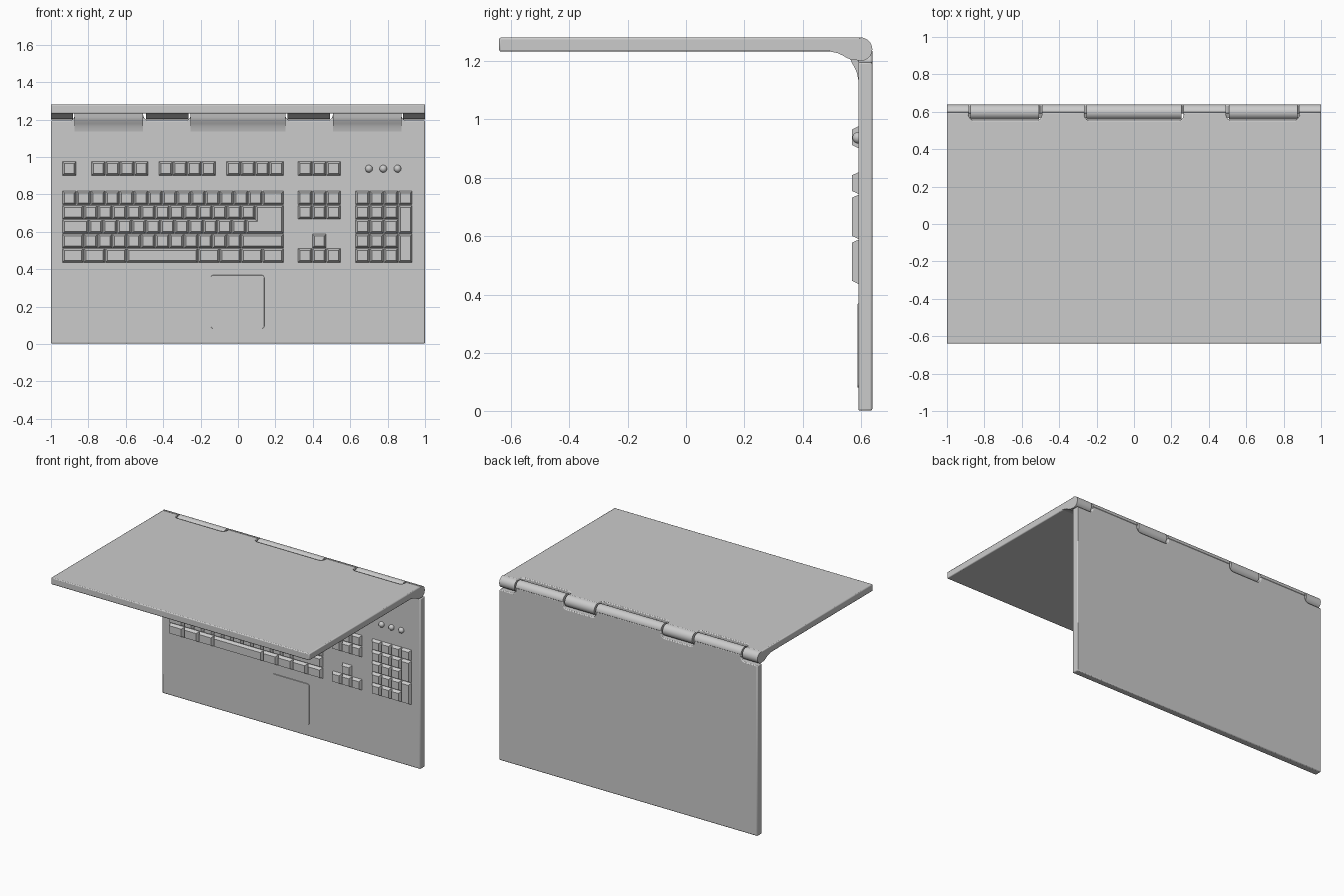
import bpy, bmesh, math
from mathutils import Matrix

if "Cube" in bpy.data.objects:
    bpy.data.objects.remove(bpy.data.objects["Cube"])

AY, AZ = 0.598, 1.24        # hinge axis
R, INNER, LEN, NOTCH, FIL = 0.04, -0.008, 1.238, 0.045, 0.03


def base_map(x, s, d):
    return (x, AY + d, AZ + s)


def lid_map(x, s, d):
    return (x, AY + s, AZ + d)


def finish(bm, name, smooth=True, bevel=0.0):
    bmesh.ops.recalc_face_normals(bm, faces=bm.faces[:])
    me = bpy.data.meshes.new(name)
    bm.to_mesh(me)
    bm.free()
    ob = bpy.data.objects.new(name, me)
    bpy.context.collection.objects.link(ob)
    if bevel:
        m = ob.modifiers.new("edge", 'BEVEL')
        m.width, m.segments, m.limit_method = bevel, 2, 'ANGLE'
        m.angle_limit = math.radians(50)
    if smooth:
        bpy.ops.object.select_all(action='DESELECT')
        ob.select_set(True)
        bpy.context.view_layer.objects.active = ob
        bpy.ops.object.shade_smooth_by_angle(angle=math.radians(35))
    return ob


def prism(bm, lower, upper):
    a = [bm.verts.new(p) for p in lower]
    b = [bm.verts.new(p) for p in upper]
    bm.faces.new(a)
    bm.faces.new(b[::-1])
    n = len(a)
    for i in range(n):
        bm.faces.new((a[i], a[(i + 1) % n], b[(i + 1) % n], b[i]))


def arc(cx, cy, r, a0, a1, n):
    return [(cx + r * math.cos(math.radians(a0 + (a1 - a0) * i / n)),
             cy + r * math.sin(math.radians(a0 + (a1 - a0) * i / n))) for i in range(n + 1)]


# Panel with hinge tabs separated by rounded notches
def panel(name, tabs, to3d):
    pts = [(-1, -LEN), (1, -LEN)]
    if tabs[-1][1] < 1:
        pts.append((1, -NOTCH))
    for a, b in reversed(tabs):
        if b < 1:
            pts += arc(b + FIL, -NOTCH + FIL, FIL, 270, 180, 6)
        pts += [(b, 0), (a, 0)]
        if a > -1:
            pts += arc(a - FIL, -NOTCH + FIL, FIL, 0, -90, 6)
    if tabs[0][0] > -1:
        pts.append((-1, -NOTCH))
    bm = bmesh.new()
    prism(bm, [to3d(x, s, INNER) for x, s in pts], [to3d(x, s, R) for x, s in pts])
    finish(bm, name, bevel=0.006)


# Hinge knuckles: round barrel flaring into the panel's inner face
def knuckles(name, tabs, to3d):
    prof = arc(0, 0, R, 90, -110, 20)
    prof += [(-0.028, -0.037), (-0.045, -0.031), (-0.062, -0.021), (-0.08, -0.013),
             (-0.105, INNER), (-0.105, 0.0), (-0.04, 0.01)]
    bm = bmesh.new()
    for a, b in tabs:
        prism(bm, [to3d(a, s, d) for s, d in prof], [to3d(b, s, d) for s, d in prof])
    finish(bm, name)


base_tabs = [(-0.873, -0.507), (-0.253, 0.253), (0.507, 0.873)]
lid_tabs = [(-1, -0.883), (-0.493, -0.265), (0.265, 0.493), (0.883, 1)]
panel("keyboard_base", base_tabs, base_map)
knuckles("base_hinge_knuckles", base_tabs, base_map)
panel("screen_lid", lid_tabs, lid_map)
knuckles("lid_hinge_knuckles", lid_tabs, lid_map)

# Keys: tapered caps on the base's front face
FACE, TOP, U = AY + INNER, 0.568, 0.0765


def cap(bm, pts, inset=0.012, top=TOP, gap=0.002):
    f = bm.faces.new([bm.verts.new((x, FACE + 0.003, z)) for x, z in pts])
    bmesh.ops.inset_region(bm, faces=[f], thickness=gap, use_even_offset=True, use_boundary=True)
    bmesh.ops.inset_region(bm, faces=[f], thickness=inset, use_even_offset=True, use_boundary=True)
    for v in f.verts:
        v.co.y = top


def key(bm, x, z, w=1, h=1):
    x1, z1 = x + w * U, z + h * 0.077
    cap(bm, [(x, z), (x1, z), (x1, z1), (x, z1)])


def row(bm, x, z, widths):
    for w in widths:
        key(bm, x, z, w)
        x += w * U


def rz(i):                  # bottom of key row i, counted from the bottom
    return 0.435 + 0.077 * i


# Function row
bm = bmesh.new()
for x, n in ((-0.94, 1), (-0.785, 4), (-0.425, 4), (-0.062, 4), (0.32, 3)):
    row(bm, x, 0.9, [1] * n)
finish(bm, "function_keys", smooth=False)

# Letter block with stepped return key
bm = bmesh.new()
X0 = -0.94
rows = [[1.5] * 3 + [5] + [1.5] * 4, [1.5] + [1] * 11 + [3],
        [1.85] + [1] * 11, [1.5] + [1] * 12, [1] * 14 + [1.5]]
for i, widths in enumerate(rows):
    row(bm, X0, rz(i), widths)
xl, xm, xr = X0 + 12.85 * U, X0 + 13.5 * U, X0 + 15.5 * U
cap(bm, [(xl, rz(2)), (xr, rz(2)), (xr, rz(4)), (xm, rz(4)), (xm, rz(3)), (xl, rz(3))])
finish(bm, "main_keys", smooth=False)

# Navigation and arrow keys
bm = bmesh.new()
for i in (0, 3, 4):
    row(bm, 0.32, rz(i), [1] * 3)
key(bm, 0.32 + U, rz(1))
finish(bm, "navigation_keys", smooth=False)

# Number pad with two tall keys
bm = bmesh.new()
for i in range(5):
    row(bm, 0.627, rz(i), [1] * (4 if i == 4 else 3))
for i in (0, 2):
    key(bm, 0.627 + 3 * U, rz(i), 1, 2)
finish(bm, "number_pad_keys", smooth=False)

# Indicator lights
bm = bmesh.new()
for x in (0.7, 0.777, 0.853):
    bmesh.ops.create_uvsphere(bm, u_segments=16, v_segments=10, radius=0.02,
                              matrix=Matrix.Translation((x, FACE, 0.937)))
finish(bm, "indicator_lights")

# Touchpad
bm = bmesh.new()
pts = []
for cx, cz, a in ((0.127, 0.355, 0), (-0.132, 0.355, 90), (-0.132, 0.095, 180), (0.127, 0.095, 270)):
    pts += arc(cx, cz, 0.015, a, a + 90, 4)
cap(bm, pts, inset=0.003, top=FACE - 0.003, gap=0.0005)
finish(bm, "touchpad", smooth=False)
